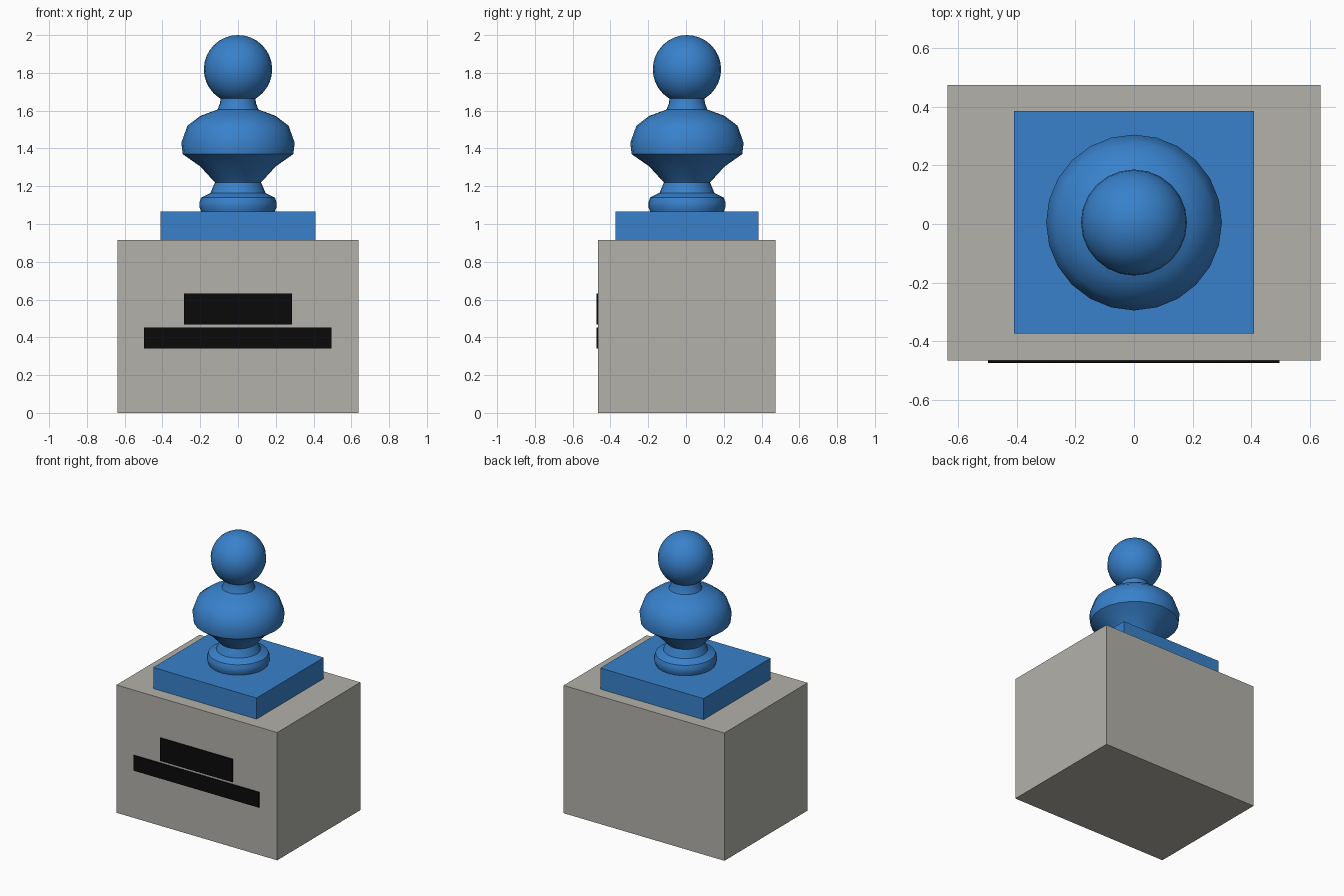
import bpy, bmesh, math

cube = bpy.data.objects.get("Cube")
if cube:
    bpy.data.objects.remove(cube, do_unlink=True)


def material(name, rgb):
    m = bpy.data.materials.new(name)
    m.use_nodes = True
    m.diffuse_color = (*rgb, 1)
    m.node_tree.nodes["Principled BSDF"].inputs["Base Color"].default_value = (*rgb, 1)
    return m


stone = material("grey stone", (0.45, 0.44, 0.40))
blue = material("blue paint", (0.04, 0.22, 0.60))
black = material("black plaque", (0.003, 0.003, 0.003))
AXIS_Y = 0.005


def finish(name, bm, mat):
    bmesh.ops.recalc_face_normals(bm, faces=bm.faces)
    mesh = bpy.data.meshes.new(name)
    bm.to_mesh(mesh)
    bm.free()
    mesh.materials.append(mat)
    obj = bpy.data.objects.new(name, mesh)
    bpy.context.collection.objects.link(obj)
    return obj


def box(name, low, high, mat):
    bm = bmesh.new()
    bmesh.ops.create_cube(bm, size=1)
    for v in bm.verts:
        for i in range(3):
            v.co[i] = low[i] if v.co[i] < 0 else high[i]
    return finish(name, bm, mat)


def smooth(obj, degrees):
    bpy.ops.object.select_all(action="DESELECT")
    obj.select_set(True)
    bpy.context.view_layer.objects.active = obj
    bpy.ops.object.shade_smooth_by_angle(angle=math.radians(degrees))


def lathe(name, profile, mat, sides=24):
    bm = bmesh.new()
    verts = [bm.verts.new((r, AXIS_Y, z)) for r, z in profile]
    edges = [bm.edges.new(pair) for pair in zip(verts, verts[1:])]
    bmesh.ops.spin(bm, geom=verts + edges, cent=(0, AXIS_Y, 0), axis=(0, 0, 1),
                   angle=math.tau, steps=sides, use_duplicate=False)
    bmesh.ops.remove_doubles(bm, verts=bm.verts, dist=0.0005)
    bmesh.ops.holes_fill(bm, edges=bm.edges, sides=0)
    obj = finish(name, bm, mat)
    smooth(obj, 35)
    return obj


# Stone block and square plinth
box("stone_block", (-0.637, -0.466, 0), (0.637, 0.475, 0.915), stone)
box("plinth", (-0.409, -0.374, 0.915), (0.409, 0.385, 1.066), blue)

# Two thin plaques on the front
box("upper_plaque", (-0.285, -0.474, 0.468), (0.285, -0.465, 0.632), black)
box("lower_plaque", (-0.498, -0.474, 0.342), (0.496, -0.465, 0.451), black)

# Turned urn with collar, bulging body and neck
lathe("turned_urn", [
    (0.195, 1.066), (0.204, 1.09), (0.204, 1.115), (0.195, 1.14), (0.145, 1.165),
    (0.135, 1.19), (0.122, 1.22), (0.20, 1.305), (0.293, 1.37), (0.300, 1.43),
    (0.268, 1.52), (0.20, 1.572), (0.108, 1.606), (0.095, 1.64), (0.092, 1.67)], blue)

# Ball finial
bm = bmesh.new()
bmesh.ops.create_uvsphere(bm, u_segments=24, v_segments=16, radius=0.181)
bmesh.ops.translate(bm, verts=bm.verts, vec=(0, AXIS_Y, 1.819))
smooth(finish("ball_finial", bm, blue), 40)
